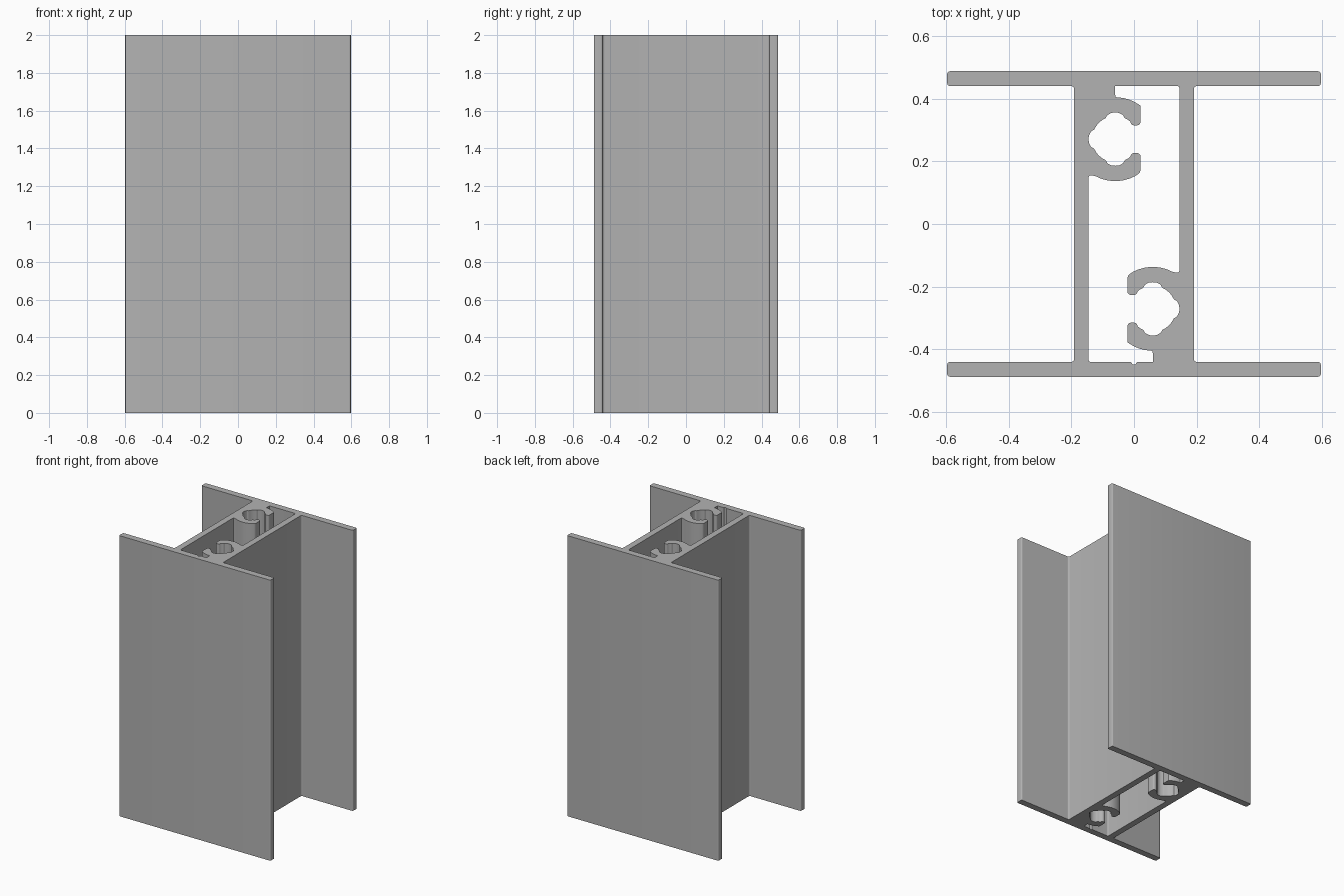
import bpy, bmesh
from math import radians, cos, sin
from mathutils import Vector

cube = bpy.data.objects.get("Cube")
if cube:
    bpy.data.objects.remove(cube)

HEIGHT = 2.0
WIDE, DEEP = 0.597, 0.488        # half size of the section
FLANGE = 0.441                   # inner face of the flanges
WEB_OUT, WEB_IN = 0.191, 0.146   # faces of the two webs
BORE = Vector((-0.06, 0.271))    # centre of the rear screw channel


def rounded(corners, steps=4):
    """Round each (x, y, radius) corner of a closed outline."""
    out = []
    for i, (x, y, r) in enumerate(corners):
        p = Vector((x, y))
        if r == 0:
            out.append(p)
            continue
        before = Vector(corners[i - 1][:2]) - p
        after = Vector(corners[(i + 1) % len(corners)][:2]) - p
        a = p + before.normalized() * min(r, before.length * 0.49)
        b = p + after.normalized() * min(r, after.length * 0.49)
        for k in range(steps + 1):
            t = k / steps
            out.append(a * (1 - t) ** 2 + p * 2 * t * (1 - t) + b * t * t)
    return out


def polar(radius, angle):
    p = BORE + radius * Vector((cos(radians(angle)), sin(radians(angle))))
    return (p.x, p.y, 0)


def half_turn(corners):
    return [(-x, -y, r) for x, y, r in corners]


# Outer outline: two flanges joined by two webs
side = [(WEB_OUT, -FLANGE, 0.012), (WEB_OUT, FLANGE, 0.012),
        (WIDE, FLANGE, 0.010), (WIDE, DEEP, 0.010)]
flange_end = [(WIDE, -DEEP, 0.010), (WIDE, -FLANGE, 0.010)]
outer = flange_end + side
outer = rounded(outer + half_turn(outer))

# Inner outline: left web, lower jaw, grooved bore, upper jaw, rear flange
half = [(-WEB_IN, 0.158, 0.016)]
half += [polar(0.134, a) for a in range(-118, -61, 8)]
half += [(0.021, 0.165, 0.010), (0.021, 0.226, 0.012), (-0.006, 0.228, 0.012)]
bore = [-50, -58]
for groove in (-90, -180, -270):
    bore += [groove + 24, groove + 18, groove + 8, groove, groove - 8,
             groove - 18, groove - 24]
    if groove > -270:
        bore += [groove - 35, groove - 45, groove - 55]
bore += [-302, -310]
for a in bore:
    off = abs((a + 45) % 90 - 45)
    half.append(polar(0.085 if off < 10 else 0.081 if off < 20 else 0.074, a))
half += [(-0.006, 0.314, 0.012), (0.021, 0.316, 0.012), (0.021, 0.377, 0.010)]
half += [polar(0.134, a) for a in range(54, 87, 8)]
half += [(-0.06, 0.405, 0.008), (-0.06, FLANGE, 0), (WEB_IN, FLANGE, 0.010)]

# Small marking groove in the front flange, just before the last corner
groove = [(0.010, -FLANGE, 0), (0.004, -FLANGE - 0.008, 0.003),
          (-0.004, -FLANGE - 0.008, 0.003), (-0.010, -FLANGE, 0)]
front = half_turn(half)
inner = rounded(half + front[:-1] + groove + front[-1:])

# Fill the section and extrude it upward
bm = bmesh.new()
edges = []
for loop in (outer, inner):
    verts = [bm.verts.new((p.x, p.y, 0)) for p in loop]
    edges += [bm.edges.new((v, verts[i - 1])) for i, v in enumerate(verts)]
bmesh.ops.triangle_fill(bm, edges=edges, use_beauty=True)
geom = bmesh.ops.extrude_face_region(bm, geom=bm.faces[:], use_keep_orig=True)["geom"]
bmesh.ops.translate(bm, vec=(0, 0, HEIGHT),
                    verts=[g for g in geom if isinstance(g, bmesh.types.BMVert)])
bmesh.ops.recalc_face_normals(bm, faces=bm.faces[:])

mesh = bpy.data.meshes.new("extruded_profile")
bm.to_mesh(mesh)
bm.free()
profile = bpy.data.objects.new("extruded_profile", mesh)
bpy.context.collection.objects.link(profile)

# Plain metal grey
grey = bpy.data.materials.new("aluminium_grey")
grey.use_nodes = True
colour = (0.45, 0.45, 0.45, 1)
grey.diffuse_color = colour
grey.node_tree.nodes["Principled BSDF"].inputs["Base Color"].default_value = colour
mesh.materials.append(grey)

bpy.context.view_layer.objects.active = profile
profile.select_set(True)
bpy.ops.object.shade_smooth_by_angle(angle=radians(30))
